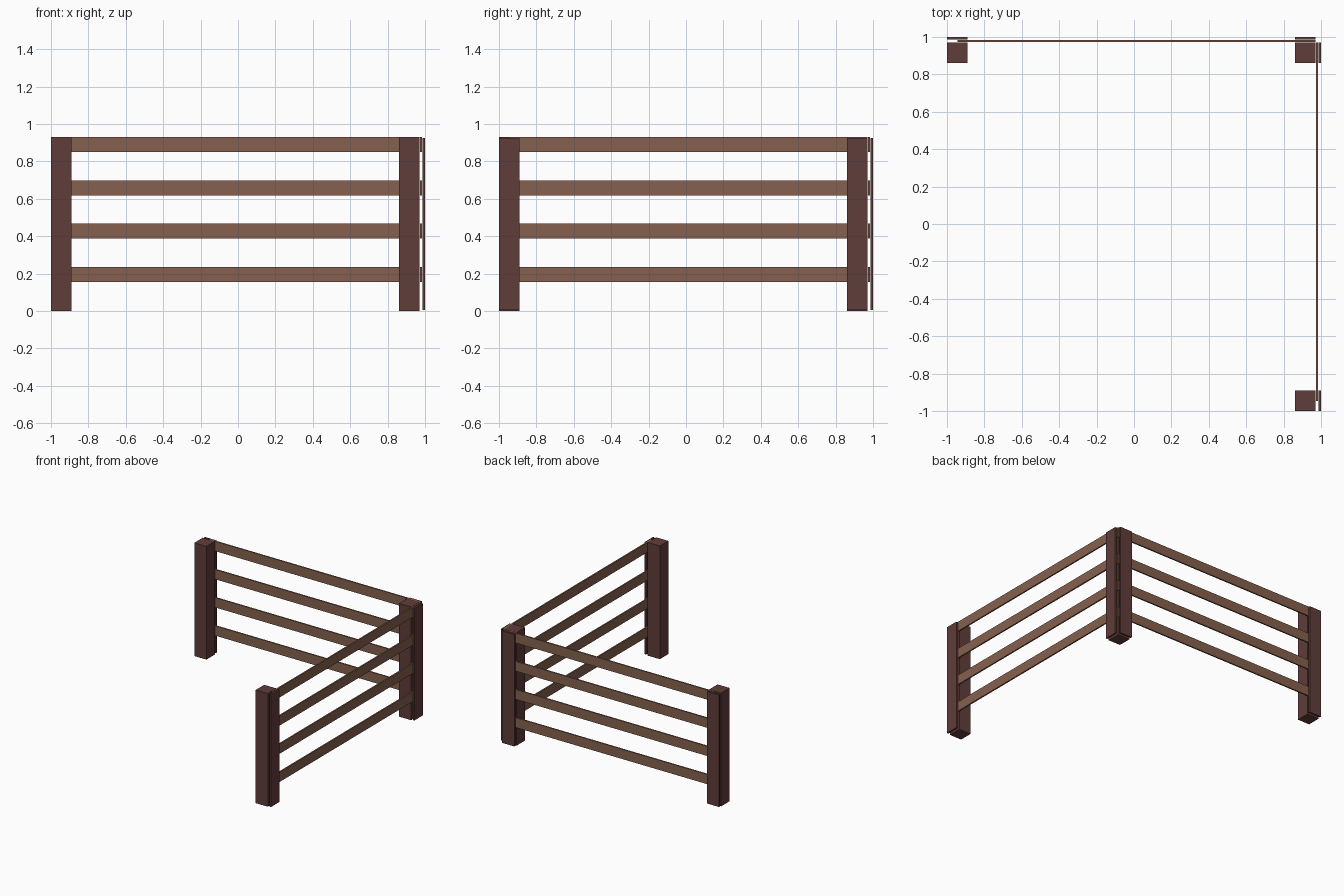
import bpy

if "Cube" in bpy.data.objects:
    bpy.data.objects.remove(bpy.data.objects["Cube"])


def material(name, color):
    m = bpy.data.materials.new(name)
    m.diffuse_color = color
    m.use_nodes = True
    m.node_tree.nodes["Principled BSDF"].inputs["Base Color"].default_value = m.diffuse_color
    return m


DARK = material("dark_wood", (0.117, 0.047, 0.042, 1))
LIGHT = material("light_wood", (0.235, 0.12, 0.077, 1))


def box(name, x, y, z, mat):
    """Box from (min, max) ranges along each axis."""
    bpy.ops.mesh.primitive_cube_add(size=1)
    o = bpy.context.object
    o.name = name
    o.location = [(a + b) / 2 for a, b in (x, y, z)]
    o.scale = [b - a for a, b in (x, y, z)]
    bpy.ops.object.transform_apply(location=True, rotation=False, scale=True)
    o.data.materials.append(mat)


FAR = (-1.0, -0.89)        # post at the open end of each run
CORNER = (0.861, 0.971)    # shared corner post
RAIL = (0.972, 0.984)      # rail thickness, sitting in the slot
BOARD = (0.986, 1.0)       # thin outer cover board
POST_Z = (0.0, 0.93)
BOARD_Z = (0.005, 0.925)

# Square posts
box("left_post", FAR, CORNER, POST_Z, DARK)
box("corner_post", CORNER, CORNER, POST_Z, DARK)
box("front_post", CORNER, FAR, POST_Z, DARK)

# Cover boards outside the rails
for label, span in (("end", FAR), ("corner", CORNER)):
    box("back_" + label + "_board", span, BOARD, BOARD_Z, DARK)
    box("right_" + label + "_board", BOARD, span, BOARD_Z, DARK)

# Four rails on each run
for i in range(4):
    z = 0.155 + i * 0.2315
    span = (-0.945, 0.971)
    box(f"back_rail_{i + 1}", span, RAIL, (z, z + 0.08), LIGHT)
    box(f"right_rail_{i + 1}", RAIL, span, (z, z + 0.08), LIGHT)
